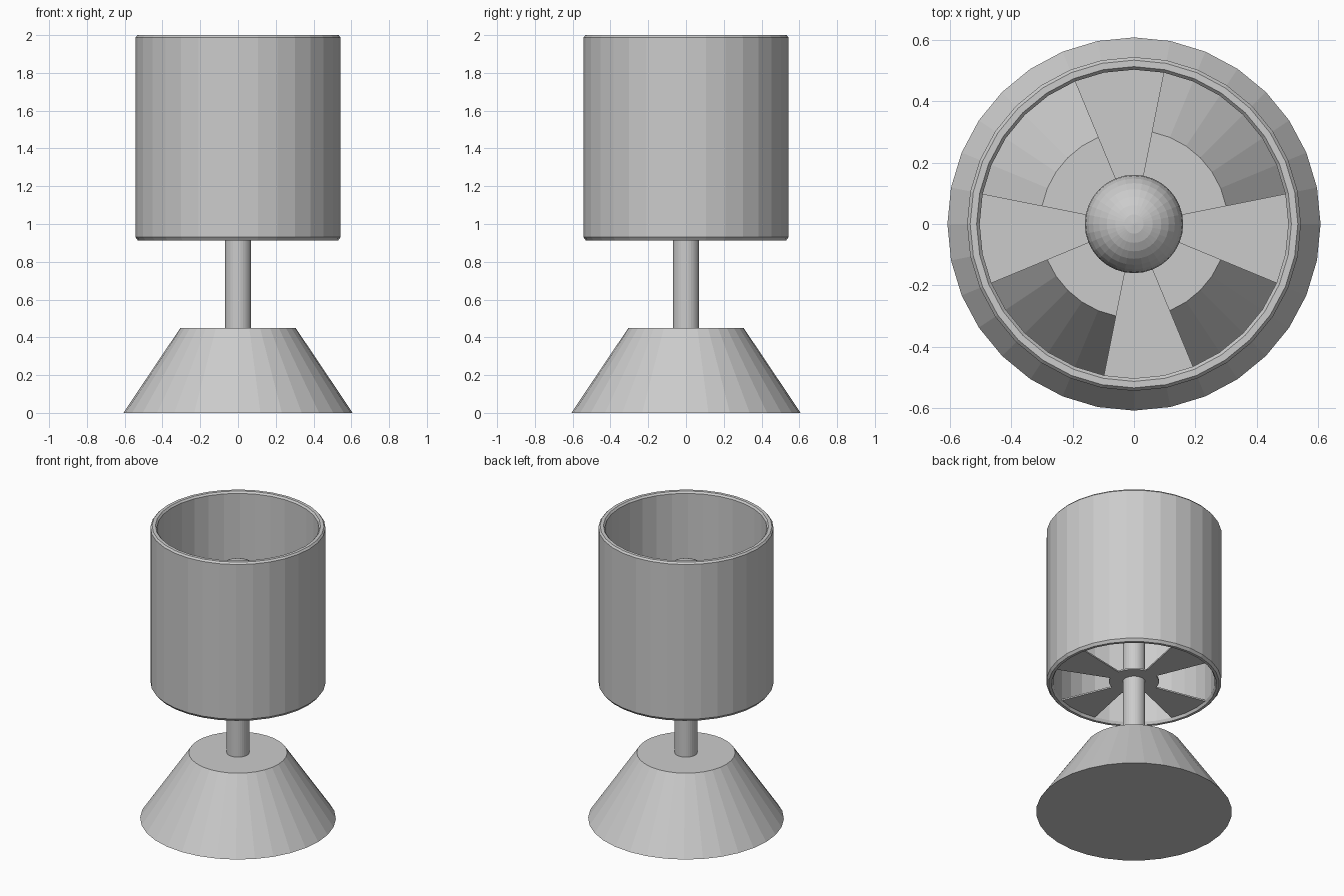
import bpy, bmesh, math

if "Cube" in bpy.data.objects:
    bpy.data.objects.remove(bpy.data.objects["Cube"])

SEG = 32
grey = bpy.data.materials.new("light_grey")
grey.diffuse_color = (0.6, 0.6, 0.6, 1)
grey.use_nodes = True
grey.node_tree.nodes["Principled BSDF"].inputs["Base Color"].default_value = grey.diffuse_color


def finish(name, bm):
    bmesh.ops.recalc_face_normals(bm, faces=bm.faces)
    me = bpy.data.meshes.new(name)
    bm.to_mesh(me)
    bm.free()
    me.materials.append(grey)
    ob = bpy.data.objects.new(name, me)
    bpy.context.collection.objects.link(ob)
    return ob


def polar(r, step, z):
    a = 2 * math.pi * step / SEG
    return (r * math.cos(a), r * math.sin(a), z)


def lathe(name, profile, closed):
    """Revolve an (r, z) profile; an open one gets flat end caps."""
    bm = bmesh.new()
    rings = [[bm.verts.new(polar(r, i, z)) for i in range(SEG)] for r, z in profile]
    pairs = list(zip(rings, rings[1:]))
    if closed:
        pairs.append((rings[-1], rings[0]))
    else:
        bm.faces.new(rings[0])
        bm.faces.new(rings[-1])
    for a, b in pairs:
        for i in range(SEG):
            j = (i + 1) % SEG
            bm.faces.new((a[i], a[j], b[j], b[i]))
    return finish(name, bm)


# Tapered foot and stem
lathe("base", [(0.607, 0), (0.305, 0.45)], False)
lathe("stem", [(0.07, 0.45), (0.07, 1.5)], False)

# Open tubular shade with small bevels on both rims
lathe("shade", [(0.53, 0.913), (0.543, 0.93), (0.543, 1.988), (0.533, 2.0),
                (0.512, 2.0), (0.502, 1.988), (0.502, 0.93), (0.512, 0.913)], True)

# Ring around the stem that carries the shade
Z0, Z1 = 0.93, 0.94
lathe("shade_hub", [(0.06, Z0), (0.155, Z0), (0.155, Z1), (0.06, Z1)], True)

# Four wedge-shaped spokes, each three segments wide
for n, start in enumerate((-2, 7, 15, 23)):
    bm = bmesh.new()
    pts = [polar(0.15, start + k, Z0) for k in range(4)]
    pts += [polar(0.506, start + k, Z0) for k in (3, 2, 1, 0)]
    face = bm.faces.new([bm.verts.new(p) for p in pts])
    ext = bmesh.ops.extrude_face_region(bm, geom=[face], use_keep_orig=True)
    top = [v for v in ext["geom"] if isinstance(v, bmesh.types.BMVert)]
    bmesh.ops.translate(bm, verts=top, vec=(0, 0, Z1 - Z0))
    finish(f"shade_spoke_{n + 1}", bm)

# Round bulb
bm = bmesh.new()
bmesh.ops.create_uvsphere(bm, u_segments=SEG, v_segments=16, radius=0.16)
bulb = finish("bulb", bm)
bulb.location.z = 1.605
